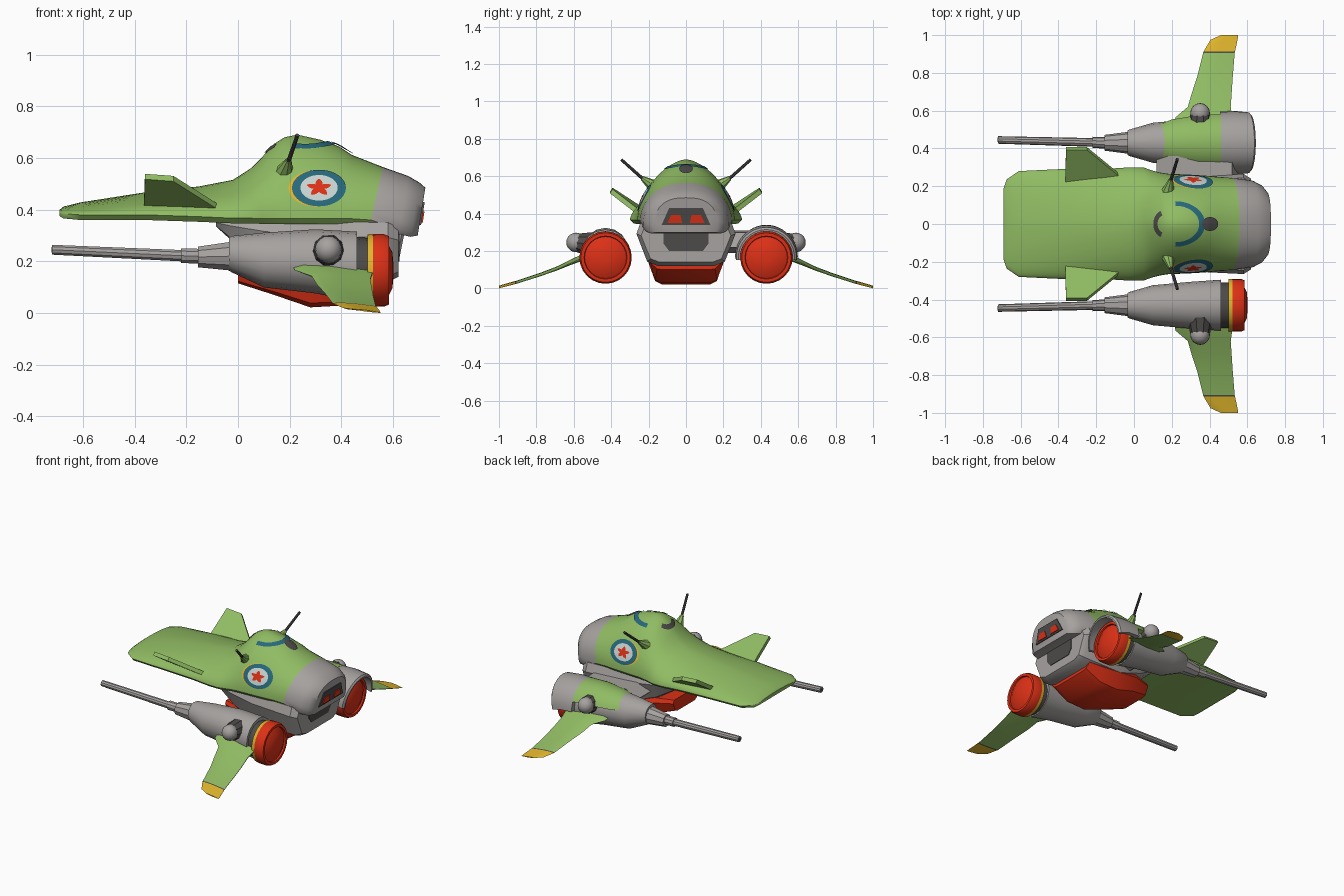
import bpy, bmesh
from math import sin, cos, pi, radians
from mathutils import Vector
from mathutils.bvhtree import BVHTree

if "Cube" in bpy.data.objects:
    bpy.data.objects.remove(bpy.data.objects["Cube"])


def material(name, *rgb):
    m = bpy.data.materials.new(name)
    m.use_nodes = True
    m.diffuse_color = (*rgb, 1)
    m.node_tree.nodes["Principled BSDF"].inputs["Base Color"].default_value = (*rgb, 1)
    return m


GREEN = material("leaf green", .28, .50, .125)
GREY = material("warm grey", .38, .36, .35)
DARK = material("dark grey", .075, .07, .068)
RED = material("bright red", .72, .03, .008)
YELLOW = material("yellow", .74, .46, .025)
BLUE = material("deep blue", .02, .14, .20)
WHITE = material("pale white", .58, .66, .64)


def finish(name, bm, mats, mirror=False, rule=None, angle=30):
    """Turn a bmesh into a shaded object, mirrored across the centre line if asked."""
    if rule:
        for f in bm.faces:
            f.material_index = rule(f.calc_center_median())
    mesh = bpy.data.meshes.new(name)
    bm.to_mesh(mesh)
    bm.free()
    for m in mats:
        mesh.materials.append(m)
    ob = bpy.data.objects.new(name, mesh)
    bpy.context.collection.objects.link(ob)
    bpy.ops.object.select_all(action='DESELECT')
    ob.select_set(True)
    bpy.context.view_layer.objects.active = ob
    bpy.ops.object.shade_smooth_by_angle(angle=radians(angle))
    if mirror:
        mod = ob.modifiers.new("mirror", 'MIRROR')
        mod.use_axis = (False, True, False)
        mod.use_mirror_merge = False
    return ob


def loft(name, rings, mats, mirror=False, rule=None, closed=True, cap=True, angle=30):
    """Skin a list of equal-length rings."""
    bm = bmesh.new()
    rows = [[bm.verts.new(p) for p in r] for r in rings]
    n = len(rows[0])
    for a, b in zip(rows, rows[1:]):
        for j in range(n if closed else n - 1):
            k = (j + 1) % n
            bm.faces.new((a[j], a[k], b[k], b[j]))
    if cap:
        bm.faces.new(rows[0])
        bm.faces.new(rows[-1])
        bmesh.ops.recalc_face_normals(bm, faces=bm.faces)
    return finish(name, bm, mats, mirror, rule, angle)


def tube(name, stations, mats, sides=16, mirror=True, rule=None):
    """Round body along x; stations are (x, y, z, radius)."""
    rings = [[(x, y + r * cos(2 * pi * i / sides), z + r * sin(2 * pi * i / sides))
              for i in range(sides)] for x, y, z, r in stations]
    return loft(name, rings, mats, mirror, rule)


def rod(name, a, b, r1, r2, mat, sides=8):
    """Straight rod between two points."""
    a, b = Vector(a), Vector(b)
    q = (b - a).to_track_quat('Z', 'Y')
    rings = [[p + q @ Vector((r * cos(2 * pi * i / sides), r * sin(2 * pi * i / sides), 0))
              for i in range(sides)] for p, r in ((a, r1), (b, r2))]
    return loft(name, rings, [mat], True)


# Hull: rounded arch over a flat floor
def hull_ring(x, zb, zt, w, n=1.7, shear=0.0, m=24):
    lip = min(.02, (zt - zb) * .4)
    pts = []
    for i in range(m + 1):
        c, s = cos(pi * i / m), max(sin(pi * i / m), 0)
        pts.append(((1 if c > 0 else -1) * w * abs(c) ** (2 / n),
                    zb + lip + (zt - zb - lip) * s ** (2 / n)))
    pts += [(k * w, zb) for k in (-.93, -.4, .4, .93)]
    mid = (zb + zt) / 2
    return [(x + shear * (z - mid), y, z) for y, z in pts]


hull = loft("hull", [hull_ring(*s) for s in (
    (-.69, .375, .40, .19), (-.675, .366, .412, .235), (-.61, .36, .428, .28),
    (-.36, .36, .467, .292), (-.15, .353, .49, .292), (-.02, .347, .515, .3),
    (.05, .347, .56, .3, 1.6), (.09, .345, .60, .285, 1.6), (.14, .345, .655, .272, 1.6),
    (.18, .345, .68, .266, 1.65), (.23, .345, .69, .264, 1.65), (.32, .345, .67, .26, 1.7),
    (.39, .345, .645, .255, 1.75), (.44, .345, .612, .25, 1.85),
    (.535, .34, .565, .245, 2.1, .22), (.64, .305, .53, .23, 2.4, .17),
    (.685, .295, .505, .205, 2.5, .16), (.71, .30, .485, .17, 2.6, .16))],
    [GREEN, GREY], rule=lambda c: int(c.x > .51 + (c.z - .34) * .23 and c.x > .5), angle=40)
hull_tree = BVHTree.FromPolygons([v.co for v in hull.data.vertices],
                                 [p.vertices for p in hull.data.polygons])


# Painted markings laid on the hull, cast from the side or from above
def marking(name, grid, mat, lift, side=False, closed=False):
    rows = []
    for line in grid:
        row = []
        for u, v in line:
            start, aim = ((u, 1, v), (0, -1, 0)) if side else ((u, v, 1), (0, 0, -1))
            hit, nor, _, _ = hull_tree.ray_cast(Vector(start), Vector(aim))
            row.append(hit - Vector(aim) * .001 + nor * lift * (1 if nor.dot(Vector(aim)) < 0 else -1))
        rows.append(row)
    ob = loft(name, rows, [mat], side, closed=closed, cap=False)
    mesh = ob.data
    if sum(p.area * (p.normal.y if side else p.normal.z) for p in mesh.polygons) < 0:
        mesh.flip_normals()


def disc(cx, cz, rx, rz, star=False, steps=40):
    grid = []
    for i in range(7):
        k = max(i / 6, .02)
        row = []
        for j in range(steps):
            a = 2 * pi * j / steps
            s = .45 + .55 * abs((j % 8) / 4 - 1) if star else 1
            row.append((cx + rx * k * s * sin(a), cz + rz * k * s * cos(a)))
        grid.append(row)
    return grid


for name, mat, cx, rx, rz, lift, star in (
        ("roundel_edge", YELLOW, .30, .104, .07, .002, False),
        ("roundel_outer", BLUE, .313, .104, .07, .004, False),
        ("roundel_inner", WHITE, .313, .072, .049, .006, False),
        ("roundel_star", RED, .313, .05, .034, .008, True)):
    marking(name, disc(cx, .482, rx, rz, star), mat, lift, True, True)


def band(cx, rx, ry, inner, sweep=90, n=24):
    angles = [radians(-sweep + 2 * sweep * i / n) for i in range(n + 1)]
    return [[(cx + rx * k * cos(a), ry * k * sin(a)) for a in angles]
            for k in (inner, (1 + inner) / 2, 1)]


marking("canopy_band", band(.22, .155, .118, .8), BLUE, .004)
marking("forward_window", band(.17, -.065, .075, .65, 65), DARK, .004)
marking("rear_window", [[(.40 + .042 * k * cos(pi * j / 10), .035 * k * sin(pi * j / 10))
                         for j in range(20)] for k in (.02, .35, .7, 1)], DARK, .007, closed=True)

# Grey lower body and red keel
def tub_ring(x, zt, zb, w, wb):
    half = [(w * .92, zt), (w, zt - .25 * (zt - zb)), ((w + wb) / 2, zb + .1 * (zt - zb)), (wb, zb)]
    return [(x, y, z) for y, z in half + [(-y, z) for y, z in reversed(half)]]


loft("lower_body", [tub_ring(*s) for s in (
    (-.085, .355, .335, .16, .12), (-.03, .355, .285, .19, .13), (.1, .355, .2, .23, .14),
    (.28, .355, .125, .25, .15), (.58, .35, .12, .265, .15), (.62, .33, .14, .24, .14))], [GREY])
loft("keel", [tub_ring(*s) for s in (
    (0, .20, .115, .14, .09), (.14, .20, .07, .19, .12), (.28, .19, .022, .2, .13),
    (.42, .17, .03, .2, .13), (.53, .15, .10, .19, .12))], [RED])


# Rear panels
def plate(name, x, shape, mat, tilt=0.0, mirror=False):
    loft(name, [[(x + d + tilt * (z - .39), y, z) for y, z in shape] for d in (0, .007)],
         [mat], mirror)


plate("rear_panel", .709, [(-.13, .34), (.13, .34), (.09, .43), (-.09, .43)], DARK, .16)
plate("rear_lamp", .714, [(.02, .35), (.1, .35), (.08, .392), (.03, .392)], RED, .16, True)
plate("rear_hatch", .617, [(-.09, .2), (.09, .2), (.12, .24), (.12, .32), (-.12, .32), (-.12, .24)], DARK)

# Engine pods with long barrels
tube("barrel", ((-.72, .445, .245, .02), (-.22, .432, .222, .023), (-.22, .432, .222, .03),
                (-.15, .43, .22, .03)), [GREY], 10)
tube("barrel_muzzle", ((-.722, .445, .245, .012), (-.715, .445, .245, .012)), [DARK], 10)
tube("barrel_socket", ((-.155, .43, .217, .042), (-.03, .43, .22, .058)), [GREY], 10)
tube("engine_body", ((-.035, .43, .228, .064), (-.025, .43, .228, .07), (.1, .43, .205, .106),
                     (.3, .43, .2, .124), (.46, .43, .18, .135)), [GREY])
tube("engine_neck", ((.44, .43, .175, .12), (.51, .43, .17, .12)), [DARK])
tube("nozzle", ((.5, .43, .166, .138), (.522, .43, .166, .14), (.565, .43, .165, .14),
                (.585, .43, .165, .132), (.585, .43, .165, .115), (.575, .43, .165, .112),
                (.597, .43, .165, .07), (.602, .43, .165, .02)), [RED, YELLOW], 24,
     rule=lambda c: int(c.x < .52 and c.x > .505))


def arch_ring(x, z, r, t, sweep, shear=0.0, n=16):
    angles = [radians(-sweep + 2 * sweep * i / n) for i in range(n + 1)]
    arc = [(r, a) for a in angles] + [(r - t, a) for a in reversed(angles)]
    return [(x + shear * q * cos(a), .43 + q * sin(a), z + q * cos(a)) for q, a in arc]


loft("engine_cowl", [arch_ring(*s) for s in (
    (.14, .195, .112, .05, 62), (.2, .19, .135, .05, 66), (.34, .18, .16, .05, 66),
    (.46, .172, .165, .04, 66))], [GREEN])
loft("engine_hood", [arch_ring(*s) for s in (
    (.455, .17, .166, .035, 88), (.54, .17, .168, .022, 90),
    (.605, .165, .162, .018, 95, .2), (.615, .165, .15, .01, 95, .2))], [GREY])

# Pylons and wing pivots
loft("pylon", [[(x, y, z) for x, z in ((.12, .26), (.2, .31), (.52, .3), (.55, .22), (.2, .19))]
               for y in (.18, .36)], [GREY])
rod("pivot_arm", (.35, .5, .235), (.35, .59, .245), .07, .05, DARK, 10)
bm = bmesh.new()
bmesh.ops.create_uvsphere(bm, u_segments=16, v_segments=10, radius=.052)
bmesh.ops.translate(bm, verts=bm.verts, vec=(.35, .588, .246))
finish("pivot_ball", bm, [GREY], True)

# Drooping wings with coloured tips
def wing_ring(y, x0, x1, z, t):
    prof = ((0, 0), (.12, .4), (.45, .5), (1, .1), (1, -.1), (.45, -.5), (.12, -.4))
    return [(x0 + (x1 - x0) * u, y, z + t * v - .012 * (u - .5)) for u, v in prof]


loft("wing", [wing_ring(*s) for s in (
    (.52, .21, .52, .178, .034), (.565, .22, .52, .16, .034), (.62, .285, .512, .137, .028),
    (.69, .305, .517, .105, .02), (.78, .335, .523, .072, .016), (.906, .366, .533, .032, .012),
    (.914, .369, .535, .03, .012), (.975, .405, .548, .014, .009), (1.0, .46, .552, .007, .006))],
    [GREEN, DARK, YELLOW], True, lambda c: 2 if c.y > .914 else int(c.y > .906))

# Canted fins on the bill
fin = ((-.365, .18, .385), (-.36, .4, .528), (-.25, .4, .52), (-.06, .245, .40))
tilt = Vector((0, -.58, .81)) * .013
loft("fin", [[Vector(p) + tilt * s for p in fin] for s in (-1, 1)], [GREEN], True)

# Antennas
rod("antenna_base", (.18, .17, .545), (.195, .235, .59), .036, .012, GREEN)
rod("antenna", (.19, .215, .572), (.23, .345, .688), .009, .008, DARK)
